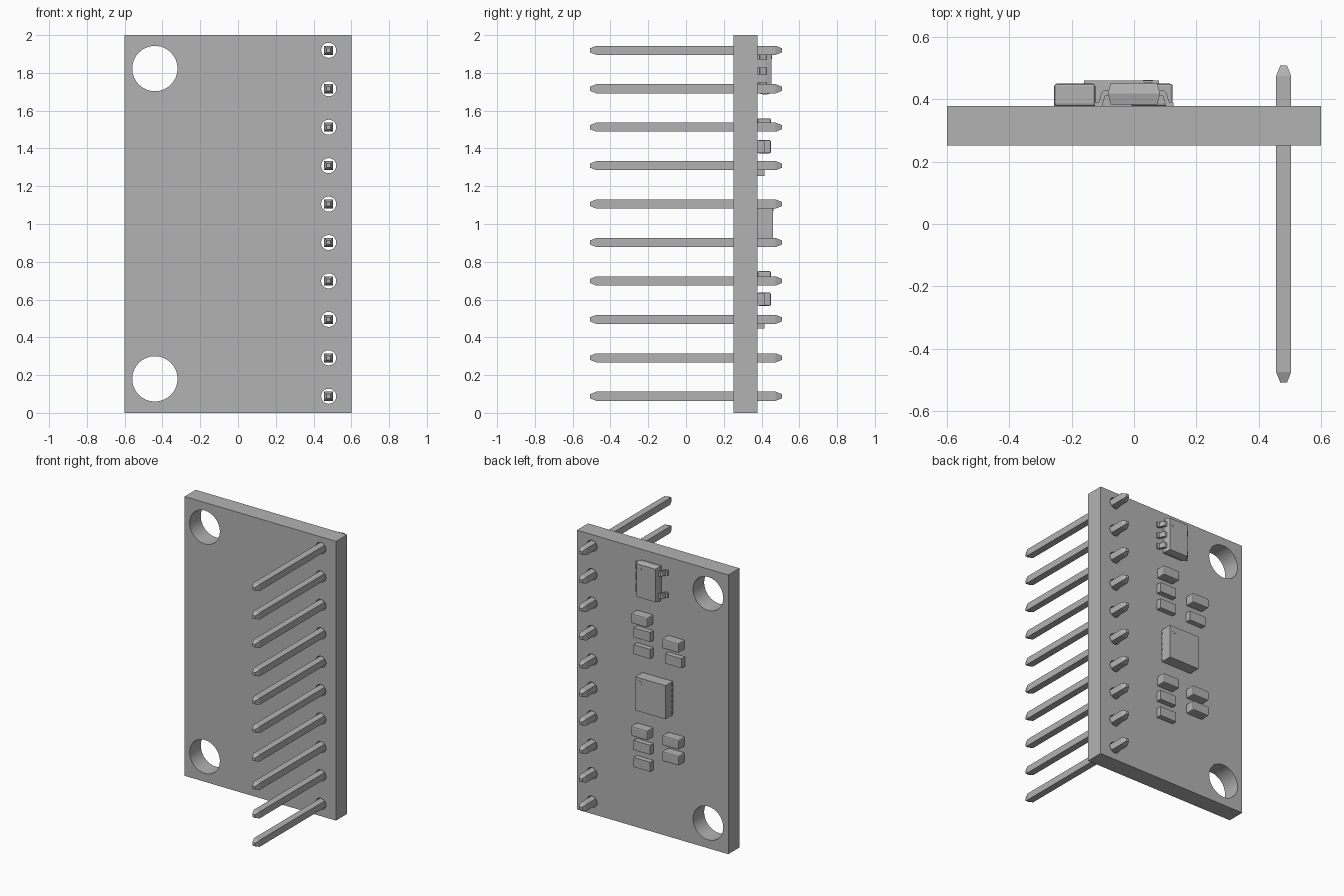
import bpy, bmesh, math
from mathutils import Vector

if "Cube" in bpy.data.objects:
    bpy.data.objects.remove(bpy.data.objects["Cube"], do_unlink=True)

# One plain grey for everything
grey = bpy.data.materials.new("plain grey")
grey.use_nodes = True
grey.diffuse_color = (0.45, 0.45, 0.45, 1)
grey.node_tree.nodes["Principled BSDF"].inputs["Base Color"].default_value = (0.45, 0.45, 0.45, 1)

FRONT, BACK = 0.252, 0.378      # board faces along y
PIN_X = 0.48
PIN_ZS = [0.088 + 0.2035 * i for i in range(10)]


def add_mesh(name, bm):
    bmesh.ops.recalc_face_normals(bm, faces=bm.faces)
    mesh = bpy.data.meshes.new(name)
    bm.to_mesh(mesh)
    bm.free()
    mesh.materials.append(grey)
    ob = bpy.data.objects.new(name, mesh)
    bpy.context.collection.objects.link(ob)
    return ob


def loft(name, rings):
    """Closed solid through rings of equal point count."""
    bm = bmesh.new()
    loops = [[bm.verts.new(p) for p in ring] for ring in rings]
    for a, b in zip(loops, loops[1:]):
        for i in range(len(a)):
            j = (i + 1) % len(a)
            bm.faces.new((a[i], a[j], b[j], b[i]))
    bm.faces.new(loops[0])
    bm.faces.new(loops[-1])
    return add_mesh(name, bm)


def stack(name, x, z, sections):
    """Rectangles (y, half width, half height) stacked along y."""
    corners = [(-1, -1), (1, -1), (1, 1), (-1, 1)]
    return loft(name, [[(x + i * w, y, z + k * h) for i, k in corners]
                       for y, w, h in sections])


def block(name, x, z, size_x, size_z, y0, y1, bevel=0.0):
    ob = stack(name, x, z, [(y, size_x / 2, size_z / 2) for y in (y0, y1)])
    if bevel:
        mod = ob.modifiers.new("soft_edges", "BEVEL")
        mod.width, mod.segments = bevel, 2
    return ob


def disc(name, x, z, y, r):
    ring = [(r * math.cos(t), r * math.sin(t))
            for t in (math.tau * i / 16 for i in range(16))]
    return loft(name, [[(x + a, yy, z + b) for a, b in ring]
                       for yy in (y - 0.004, y + 0.002)])


# Circuit board: filled outline with two mounting holes and the pin holes
outline = bpy.data.curves.new("circuit_board", "CURVE")
outline.dimensions = "2D"
outline.fill_mode = "BOTH"
outline.extrude = (BACK - FRONT) / 2


def add_loop(points):
    spline = outline.splines.new("POLY")
    spline.points.add(len(points) - 1)
    for p, (x, z) in zip(spline.points, points):
        p.co = (x, z, 0, 1)
    spline.use_cyclic_u = True


def add_hole(x, z, r, sides):
    add_loop([(x + r * math.cos(math.tau * i / sides),
               z + r * math.sin(math.tau * i / sides)) for i in range(sides)])


add_loop([(-0.6, 0), (0.6, 0), (0.6, 2), (-0.6, 2)])
for z in (0.18, 1.823):
    add_hole(-0.44, z, 0.12, 32)
for z in PIN_ZS:
    add_hole(PIN_X, z, 0.04, 20)

board = bpy.data.objects.new("circuit_board", outline)
bpy.context.collection.objects.link(board)
board.location.y = (FRONT + BACK) / 2
board.rotation_euler.x = math.pi / 2
bpy.ops.object.select_all(action="DESELECT")
board.select_set(True)
bpy.context.view_layer.objects.active = board
bpy.ops.object.convert(target="MESH")
board = bpy.context.object
bm = bmesh.new()
bm.from_mesh(board.data)
bmesh.ops.remove_doubles(bm, verts=bm.verts, dist=0.0001)
bmesh.ops.recalc_face_normals(bm, faces=bm.faces)
bm.to_mesh(board.data)
bm.free()
board.data.materials.clear()
board.data.materials.append(grey)
bpy.ops.object.shade_smooth_by_angle(angle=math.radians(30))

# Header pins with tapered tips
for n, z in enumerate(PIN_ZS):
    stack(f"header_pin_{n + 1}", PIN_X, z, [
        (-0.508, 0.011, 0.011), (-0.475, 0.024, 0.024),
        (0.475, 0.024, 0.024), (0.508, 0.011, 0.011)])

# Main chip with its corner mark and edge pads
block("main_chip", -0.04, 1.0, 0.24, 0.24, BACK, 0.46)
disc("main_chip_mark", 0.045, 1.085, 0.46, 0.016)
for side in (-1, 1):
    for n in range(6):
        block("main_chip_pad", -0.04 + side * 0.118, 0.9 + 0.04 * n,
              0.01, 0.02, BACK, BACK + 0.012)

# Regulator: body bulging at mid height, bent leads, corner mark
REG_Z = 1.81
stack("regulator_body", 0, REG_Z, [
    (0.384, 0.075, 0.118), (0.418, 0.084, 0.126), (0.452, 0.075, 0.118)])
disc("regulator_mark", 0.045, REG_Z + 0.078, 0.452, 0.014)
LEAD = [(0.07, 0.428), (0.097, 0.428), (0.105, 0.42), (0.112, 0.392), (0.127, 0.39),
        (0.127, BACK), (0.102, BACK), (0.092, 0.412), (0.07, 0.412)]
for side, offsets in ((1, (-0.08, 0, 0.08)), (-1, (-0.08, 0.08))):
    for dz in offsets:
        loft("regulator_lead", [[(side * x, y, REG_Z + dz + w) for x, y in LEAD]
                                for w in (-0.018, 0.018)])

# Small capacitors (tall) and resistors (low) in two columns
LEFT, RIGHT = 0.058, -0.19
for x, z in ((LEFT, 1.524), (RIGHT, 1.409), (LEFT, 0.716), (RIGHT, 0.716), (RIGHT, 0.602)):
    block("capacitor", x, z, 0.132, 0.07, BACK, 0.45, 0.008)
for x, z in ((LEFT, 1.409), (LEFT, 1.288), (RIGHT, 1.288), (LEFT, 0.602), (LEFT, 0.48)):
    block("resistor", x, z, 0.132, 0.068, BACK, 0.416)
